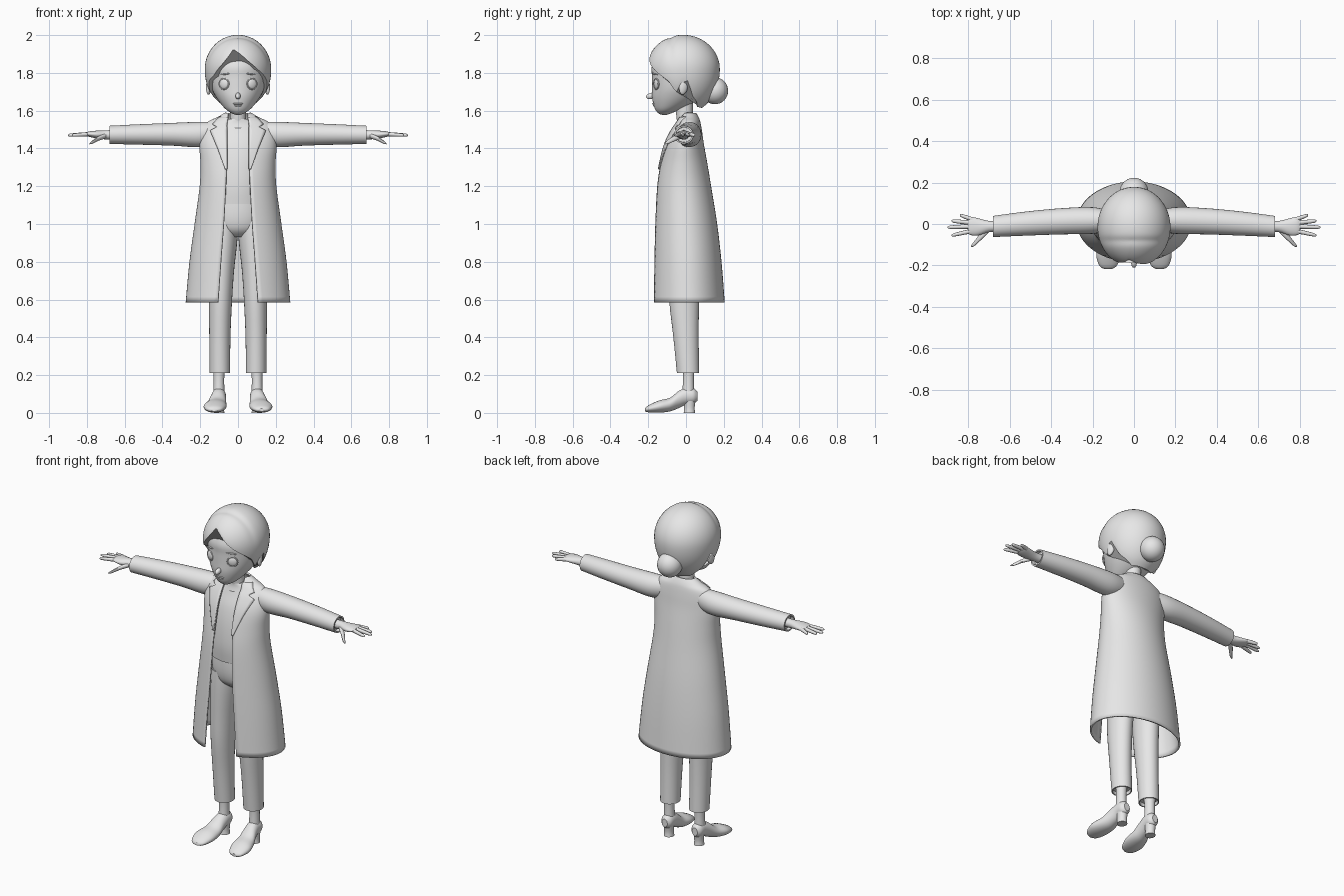
import bpy, bmesh
from math import sin, cos, pi, radians, sqrt, acos, asin
from mathutils import Matrix, Euler

cube = bpy.data.objects.get("Cube")
if cube:
    bpy.data.objects.remove(cube, do_unlink=True)

grey = bpy.data.materials.new("light grey")
grey.use_nodes = True
grey.diffuse_color = (0.8, 0.8, 0.8, 1)
grey.node_tree.nodes["Principled BSDF"].inputs["Base Color"].default_value = (0.8, 0.8, 0.8, 1)
parts = []


def finish(name, bm):
    bmesh.ops.recalc_face_normals(bm, faces=bm.faces)
    me = bpy.data.meshes.new(name)
    bm.to_mesh(me)
    bm.free()
    me.materials.append(grey)
    ob = bpy.data.objects.new(name, me)
    bpy.context.scene.collection.objects.link(ob)
    parts.append(ob)
    return ob


def thicken(ob, t):
    mod = ob.modifiers.new("thickness", "SOLIDIFY")
    mod.thickness, mod.offset = t, 0


def skin(name, rows, closed=False, caps=False):
    """Bridge rows of points with quads."""
    bm = bmesh.new()
    vs = [[bm.verts.new(p) for p in row] for row in rows]
    n = len(rows[0])
    for a, b in zip(vs, vs[1:]):
        for i in range(n if closed else n - 1):
            j = (i + 1) % n
            bm.faces.new((a[i], a[j], b[j], b[i]))
    if caps:
        bm.faces.new(vs[0])
        bm.faces.new(vs[-1])
    return finish(name, bm)


def refine(secs, k):
    """Smooth spline through a table of sections."""
    out = []
    for i in range(len(secs) - 1):
        p = [secs[max(0, min(len(secs) - 1, i + d))] for d in (-1, 0, 1, 2)]
        for s in range(k):
            t = s / k
            out.append(tuple(b + 0.5 * t * (c - a + t * (2 * a - 5 * b + 4 * c - d
                             + t * (3 * (b - c) + d - a))) for a, b, c, d in zip(*p)))
    return out + [secs[-1]]


def lerp(table, v):
    for a, b in zip(table, table[1:]):
        if v <= b[0]:
            t = max(0, (v - a[0]) / (b[0] - a[0]))
            return [p + (q - p) * t for p, q in zip(a, b)]
    return list(table[-1])


def loft(name, secs, axis="z", sx=1, k=4, seg=28):
    """Elliptic sections (position, centre u, centre v, radius u, radius v)."""
    rows = []
    for s, cu, cv, ru, rv in refine(secs, k):
        row = []
        for i in range(seg):
            t = 2 * pi * i / seg
            u, v = cu + ru * cos(t), cv + rv * sin(t)
            x, y, z = {"z": (u, v, s), "y": (u, s, v), "x": (s, u, v)}[axis]
            row.append((x * sx, y, z))
        rows.append(row)
    return skin(name, rows, True, True)


def ball(name, loc, scale, rot=(0, 0, 0)):
    bm = bmesh.new()
    m = Matrix.LocRotScale(loc, Euler(rot), scale)
    bmesh.ops.create_uvsphere(bm, u_segments=28, v_segments=16, radius=1, matrix=m)
    return finish(name, bm)


def ring(name, loc, radius, thick, rot):
    bpy.ops.mesh.primitive_torus_add(location=loc, rotation=rot, major_radius=radius,
                                     minor_radius=thick, major_segments=32, minor_segments=8)
    ob = bpy.context.object
    ob.name = name
    ob.data.materials.append(grey)
    parts.append(ob)


# Head and neck
loft("head", [(1.578, 0, -.115, .012, .012), (1.585, 0, -.113, .032, .032),
              (1.605, 0, -.098, .062, .064), (1.635, 0, -.073, .09, .1),
              (1.675, 0, -.048, .118, .132), (1.72, 0, -.03, .14, .15),
              (1.78, 0, -.02, .153, .16), (1.84, 0, -.012, .155, .168),
              (1.92, 0, 0, .12, .14), (1.97, 0, 0, .05, .07)], seg=40)
loft("neck", [(1.47, 0, .012, .06, .05), (1.53, 0, 0, .048, .046),
              (1.58, 0, -.008, .042, .044), (1.68, 0, -.01, .045, .05)])
ball("nose", (0, -.186, 1.678), (.014, .026, .016), (.3, 0, 0))
ball("upper_lip", (0, -.17, 1.637), (.026, .009, .005))
ball("lower_lip", (0, -.165, 1.627), (.019, .01, .006))

# Hair cap: swept dome whose lower edge follows a hairline by azimuth
hairline = [(-180, 1.62), (-135, 1.625), (-110, 1.68), (-97, 1.765), (-86, 1.74), (-78, 1.7),
            (-66, 1.76), (-48, 1.79), (-25, 1.86), (-10, 1.925), (5, 1.9), (20, 1.86),
            (35, 1.825), (50, 1.795), (66, 1.76), (78, 1.7), (86, 1.74), (97, 1.765),
            (110, 1.68), (135, 1.625), (180, 1.62)]
rows = []
for j in range(25):
    row = []
    for i in range(96):
        deg = -180 + 360 * i / 96
        a = radians(deg)
        low = lerp(hairline, deg)[1] - 1.82
        phi = acos(low / (.175 if low > 0 else .235)) * max(j, .02) / 24
        h = .175 if cos(phi) > 0 else .235
        x, y, z = .17 * sin(phi) * sin(a), -.188 * sin(phi) * cos(a), h * cos(phi)
        # shallow groove where the fringe meets the crown
        g = 1 - .035 * max(0, z / .175) * 2.718 ** (-((y + .065) / .018) ** 2)
        row.append((x * g, y * g - .015, 1.82 + z * g))
    rows.append(row)
thicken(skin("hair", rows, True, True), .012)
ball("hair_bun", (0, .153, 1.705), (.07, .07, .071))

# Torso, trousers and neckline
loft("shirt", [(1.105, 0, -.017, .15, .106), (1.2, 0, -.015, .15, .114),
               (1.32, 0, -.014, .155, .104), (1.42, 0, -.01, .16, .085),
               (1.49, 0, 0, .14, .065), (1.53, 0, .002, .1, .052),
               (1.555, 0, 0, .055, .048)], seg=40)
ring("neckline", (0, -.004, 1.528), .056, .004, (radians(22), 0, 0))
loft("trouser_hips", [(1.14, 0, -.015, .14, .1), (1.04, 0, -.01, .148, .106),
                      (.97, 0, 0, .135, .1), (.93, 0, .003, .08, .06)], seg=36)

# Open coat: ellipse arcs (height, half width, front, back, half opening)
coat_secs = refine([(.585, .272, -.18, .2, .105), (.8, .252, -.174, .183, .09),
                    (1.0, .225, -.167, .16, .075), (1.2, .198, -.155, .128, .064),
                    (1.32, .194, -.135, .108, .06), (1.42, .2, -.108, .09, .06),
                    (1.49, .19, -.075, .08, .06), (1.535, .16, -.045, .072, .06),
                    (1.56, .11, -.03, .064, .055), (1.585, .066, -.015, .05, .05)], 5)
rows = []
for z, rx, yf, yb, gap in coat_secs:
    t0 = asin(gap / rx)
    cy, ry = (yf + yb) / 2, (yb - yf) / 2
    ts = [t0 + (2 * pi - 2 * t0) * i / 56 for i in range(57)]
    rows.append([(rx * sin(t), cy - ry * cos(t), z) for t in ts])
thicken(skin("coat", rows), .01)


def coat_front(x, z):
    _, rx, yf, yb, _ = lerp(coat_secs, z)
    return (yf + yb) / 2 - (yb - yf) / 2 * sqrt(max(0, 1 - (x / rx) ** 2))


lapel = [(1.29, .068), (1.4, .108), (1.495, .148), (1.513, .108), (1.527, .135), (1.565, .1)]
finger_table = {"little": (.78, .022, .84, .043), "ring": (.79, .006, .88, .015),
                "middle": (.79, -.012, .9, -.016), "index": (.785, -.034, .88, -.055)}

for side, sx in (("left", 1), ("right", -1)):
    # Lapel with a notch, lying on the coat front
    rows = []
    for i in range(51):
        z = 1.29 + .275 * i / 50
        inner, outer = lerp(coat_secs, z)[4] - .003, lerp(lapel, z)[1]
        xs = [inner + (outer - inner) * c / 5 for c in range(6)]
        rows.append([(x * sx, coat_front(x, z) - .01, z) for x in xs])
    thicken(skin(side + "_lapel", rows), .007)

    # Sleeve with a hollow cuff
    sleeve = refine([(.1, .015, 1.485, .045, .055), (.2, .017, 1.474, .064, .067),
                     (.35, .013, 1.475, .063, .06), (.52, .002, 1.474, .058, .054),
                     (.68, -.012, 1.472, .051, .048)], 5)
    cuff = [(.68, -.012, 1.472, .043, .04), (.66, -.011, 1.472, .042, .039)]
    loft(side + "_sleeve", sleeve + cuff, "x", sx, k=1)

    # Hand
    loft(side + "_palm", [(.64, -.011, 1.472, .027, .025), (.7, -.012, 1.472, .027, .024),
                          (.75, -.014, 1.474, .041, .02), (.785, -.01, 1.476, .044, .015),
                          (.802, -.009, 1.476, .036, .009)], "x", sx)
    for finger, (x0, y0, x1, y1) in finger_table.items():
        secs = [(x0 + (x1 - x0) * t, y0 + (y1 - y0) * t, 1.476 - .006 * t, r, r)
                for t, r in ((0, .011), (.5, .01), (.9, .008), (1, .003))]
        loft(side + "_" + finger + "_finger", secs, "x", sx, 2, 12)
    loft(side + "_thumb", [(.7, -.025, 1.467, .016, .014), (.74, -.062, 1.452, .017, .012),
                           (.77, -.094, 1.434, .012, .009), (.787, -.108, 1.425, .004, .003)],
         "x", sx, 3, 12)

    # Trouser leg, ankle and heeled shoe
    leg = refine([(1.02, .074, 0, .072, .1), (.92, .079, 0, .076, .1),
                  (.75, .088, -.006, .067, .089), (.585, .093, -.009, .061, .079),
                  (.4, .096, 0, .056, .067), (.21, .096, .011, .054, .059)], 4)
    hem = [(.21, .096, .011, .048, .053), (.23, .096, .011, .047, .052)]
    loft(side + "_trouser_leg", leg + hem, sx=sx, k=1)
    loft(side + "_ankle", [(.26, .1, .013, .034, .034), (.18, .101, .013, .028, .029),
                           (.08, .101, .012, .031, .033)], sx=sx)
    loft(side + "_shoe", [(-.217, .125, .016, .018, .008), (-.2, .125, .021, .043, .018),
                          (-.145, .122, .033, .06, .032), (-.085, .113, .044, .052, .036),
                          (-.04, .106, .07, .042, .045), (0, .101, .088, .037, .045),
                          (.04, .1, .09, .034, .04), (.06, .1, .088, .018, .024)], "y", sx)
    loft(side + "_heel", [(0, .1, .018, .028, .03), (.03, .1, .018, .026, .028),
                          (.08, .1, .02, .031, .034)], sx=sx)

    # Eye, eyelid rim, brow and ear
    turn = sx * .45
    ball(side + "_eye", (sx * .074, -.155, 1.742), (.027, .012, .028), (0, 0, turn))
    ring(side + "_eyelid", (sx * .074, -.158, 1.742), .028, .004, (pi / 2, 0, turn))
    ball(side + "_brow", (sx * .07, -.163, 1.793), (.03, .006, .004), (0, sx * .12, turn))
    ball(side + "_ear", (sx * .154, -.012, 1.73), (.014, .024, .046), (-.2, 0, sx * .3))

# Smooth shading with sharp edges kept
bpy.ops.object.select_all(action="DESELECT")
for ob in parts:
    ob.select_set(True)
bpy.context.view_layer.objects.active = parts[0]
bpy.ops.object.shade_smooth_by_angle(angle=radians(40))
